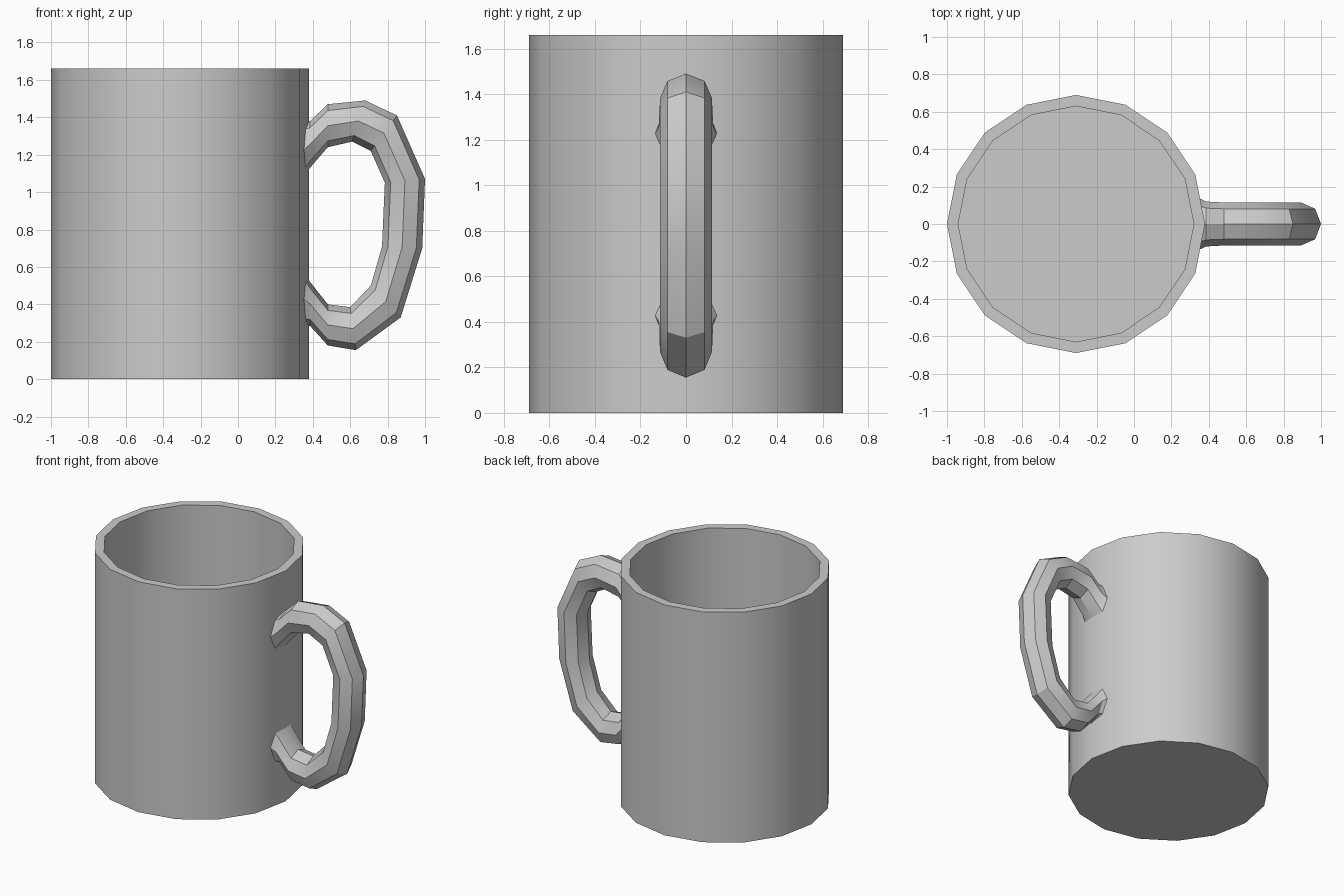
import bpy, bmesh, math
from mathutils import Vector

if "Cube" in bpy.data.objects:
    bpy.data.objects.remove(bpy.data.objects["Cube"])


def loft(name, rings):
    """Skin a list of equal-sized point rings and cap both ends."""
    bm = bmesh.new()
    loops = [[bm.verts.new(p) for p in ring] for ring in rings]
    n = len(loops[0])
    for a, b in zip(loops, loops[1:]):
        for i in range(n):
            j = (i + 1) % n
            bm.faces.new((a[i], a[j], b[j], b[i]))
    bm.faces.new(loops[0][::-1])
    bm.faces.new(loops[-1])
    bmesh.ops.recalc_face_normals(bm, faces=bm.faces)
    mesh = bpy.data.meshes.new(name)
    bm.to_mesh(mesh)
    bm.free()
    obj = bpy.data.objects.new(name, mesh)
    bpy.context.collection.objects.link(obj)
    bpy.ops.object.select_all(action='DESELECT')
    obj.select_set(True)
    bpy.context.view_layer.objects.active = obj
    bpy.ops.object.shade_smooth_by_angle(angle=math.radians(30))
    return obj


def circle(r, z, n=16, cx=-0.31):
    return [(cx + r * math.cos(math.tau * i / n), r * math.sin(math.tau * i / n), z)
            for i in range(n)]


# Mug body: outer wall, flat rim, inner wall, floor
loft("mug_body", [circle(r, z) for r, z in
                  ((0.69, 0), (0.69, 1.66), (0.63, 1.66), (0.63, 0.06))])

# Handle: each station is outer (x, z), inner (x, z), half width
stations = [
    ((0.35, 1.38), (0.35, 1.07), 0.137),
    ((0.385, 1.38), (0.385, 1.13), 0.12),
    ((0.48, 1.47), (0.48, 1.24), 0.115),
    ((0.68, 1.49), (0.61, 1.27), 0.115),
    ((0.85, 1.41), (0.71, 1.22), 0.115),
    ((1.00, 1.07), (0.785, 1.05), 0.115),
    ((0.985, 0.70), (0.77, 0.71), 0.115),
    ((0.87, 0.33), (0.71, 0.50), 0.115),
    ((0.63, 0.155), (0.60, 0.385), 0.115),
    ((0.48, 0.18), (0.48, 0.40), 0.115),
    ((0.385, 0.285), (0.385, 0.52), 0.12),
    ((0.35, 0.28), (0.35, 0.58), 0.137),
]


def section(outer, inner, width, n=8):
    o, i = Vector((outer[0], 0, outer[1])), Vector((inner[0], 0, inner[1]))
    mid, half = (o + i) / 2, (o - i) / 2
    return [mid + half * math.cos(math.tau * k / n)
            + Vector((0, width * math.sin(math.tau * k / n), 0)) for k in range(n)]


loft("handle", [section(*s) for s in stations])
